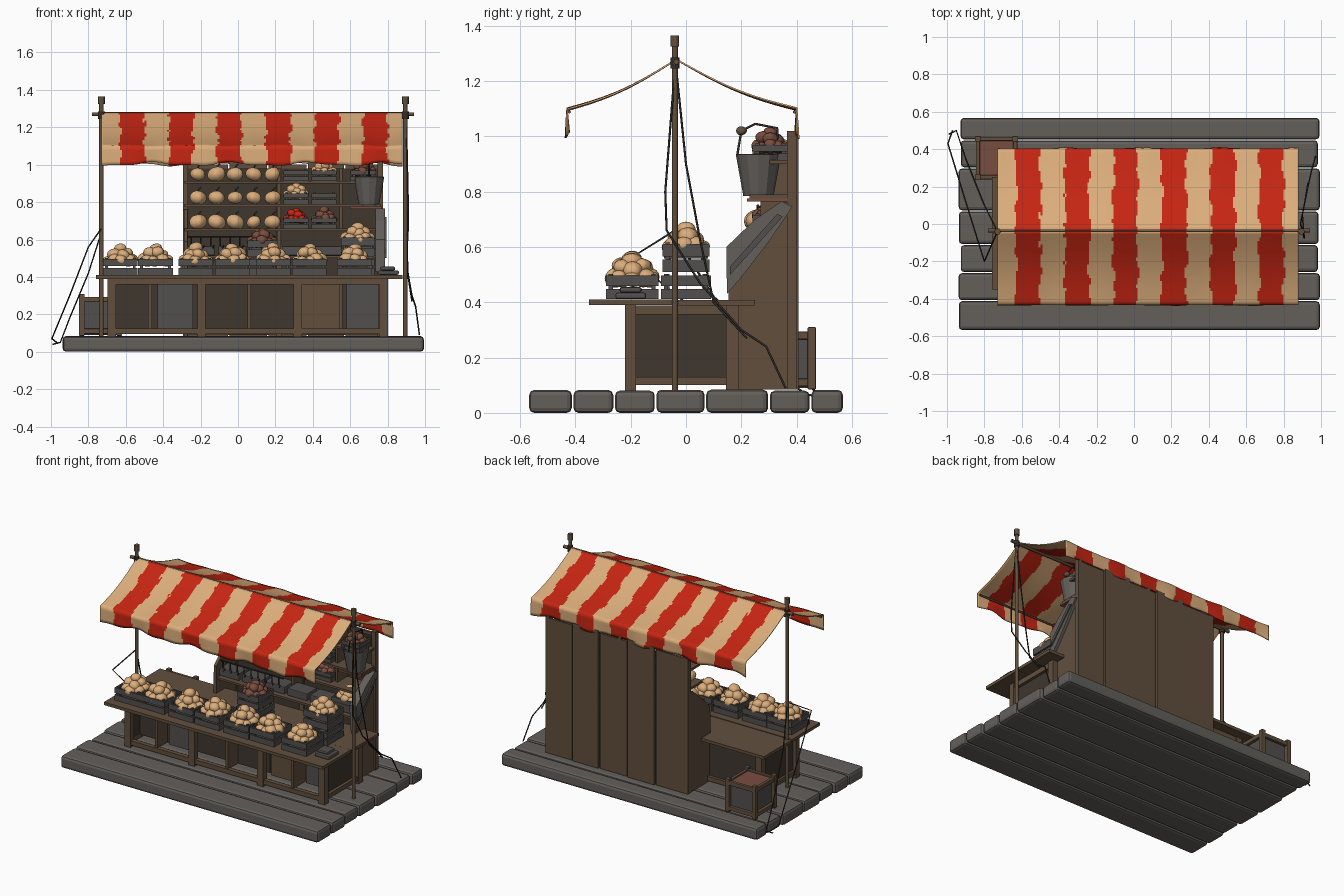
import bpy, bmesh, math, random
from mathutils import Vector, Matrix

random.seed(4)
if "Cube" in bpy.data.objects:
    bpy.data.objects.remove(bpy.data.objects["Cube"])


def material(name, r, g, b):
    m = bpy.data.materials.new(name)
    m.use_nodes = True
    m.diffuse_color = (r, g, b, 1)
    bsdf = m.node_tree.nodes["Principled BSDF"]
    bsdf.inputs["Base Color"].default_value = (r, g, b, 1)
    bsdf.inputs["Roughness"].default_value = 0.9
    return m


WOOD = material("brown wood", 0.12, 0.078, 0.048)
DARK = material("dark wood", 0.05, 0.038, 0.028)
GREY = material("grey wood", 0.125, 0.115, 0.105)
CRATE = material("weathered crate", 0.085, 0.08, 0.076)
CREAM = material("cream", 0.71, 0.42, 0.2)
RED = material("red", 0.56, 0.018, 0.006)
RUST = material("rusty lid", 0.19, 0.075, 0.05)
ROPE = material("dark rope", 0.03, 0.026, 0.022)


def finish(name, bm, *mats, bevel=0, smooth=False):
    bmesh.ops.recalc_face_normals(bm, faces=bm.faces)
    mesh = bpy.data.meshes.new(name)
    bm.to_mesh(mesh)
    bm.free()
    ob = bpy.data.objects.new(name, mesh)
    bpy.context.collection.objects.link(ob)
    for m in mats:
        mesh.materials.append(m)
    if smooth:
        mesh.shade_smooth()
    if bevel:
        mod = ob.modifiers.new("bevel", "BEVEL")
        mod.width, mod.segments = bevel, 2
    return ob


def add_box(bm, x, y, z):
    size = [b - a for a, b in (x, y, z)]
    mid = [(a + b) / 2 for a, b in (x, y, z)]
    bmesh.ops.create_cube(bm, matrix=Matrix.Translation(mid) @ Matrix.Diagonal((*size, 1)))


def boxes(name, mat, *spans, bevel=0):
    bm = bmesh.new()
    for s in spans:
        add_box(bm, *s)
    return finish(name, bm, mat, bevel=bevel)


def around(c, w):
    return (c - w / 2, c + w / 2)


def rod(name, mat, pts, r):
    curve = bpy.data.curves.new(name, "CURVE")
    curve.dimensions = "3D"
    curve.bevel_depth, curve.bevel_resolution = r, 1
    curve.use_fill_caps = True
    sp = curve.splines.new("POLY")
    sp.points.add(len(pts) - 1)
    for p, q in zip(sp.points, pts):
        p.co = (*q, 1)
    curve.materials.append(mat)
    ob = bpy.data.objects.new(name, curve)
    bpy.context.collection.objects.link(ob)


def side_profile(name, mat, pts, x):
    bm = bmesh.new()
    face = bm.faces.new([bm.verts.new((x[0], y, z)) for y, z in pts])
    out = bmesh.ops.extrude_face_region(bm, geom=[face])["geom"]
    bmesh.ops.translate(bm, vec=(x[1] - x[0], 0, 0), verts=[v for v in out if isinstance(v, bmesh.types.BMVert)])
    finish(name, bm, mat)


def gourds(name, spots, r, mat=CREAM, stems=False):
    # ribbed, slightly flattened globes
    bm = bmesh.new()
    for x, y, z in spots:
        s = r * random.uniform(0.88, 1.1)
        turn = Matrix.Rotation(random.uniform(-0.5, 0.5), 4, "Y") @ Matrix.Rotation(random.random() * 6, 4, "Z")
        ball = bmesh.ops.create_uvsphere(bm, u_segments=20, v_segments=8, radius=s)["verts"]
        for v in ball:
            k = 1 + 0.05 * math.cos(5 * math.atan2(v.co.y, v.co.x))
            v.co = turn @ Vector((v.co.x * k, v.co.y * k, v.co.z * 0.82)) + Vector((x, y, z))
    finish(name, bm, mat, smooth=True)
    if stems:
        for x, y, z in spots:
            rod(name + "_stem", ROPE, [(x, y, z + r * .7), (x + .005, y, z + r), (x + .018, y, z + r * 1.25)], .005)


def crate(name, x, y, z, w=0.18, d=0.18, h=0.085, fill=CREAM):
    # two slats per side, corner blocks, floor, heaped produce
    t, s = 0.01, h * 0.44
    spans = [(around(x, w), around(y, d), (z, z + t))]
    for z0 in (z, z + h - s):
        for e in (-1, 1):
            spans.append((around(x, w), around(y + e * (d - t) / 2, t), (z0, z0 + s)))
            spans.append((around(x + e * (w - t) / 2, t), around(y, d - 2 * t), (z0, z0 + s)))
    for ex in (-1, 1):
        for ey in (-1, 1):
            spans.append((around(x + ex * (w / 2 - .018), .015), around(y + ey * (d / 2 - .018), .015), (z, z + h + .006)))
    boxes(name, CRATE, *spans)
    if fill:
        r = w * 0.19
        spots = []
        for n, rad, up in ((8, .33, 0), (5, .2, .18), (1, 0, .32)):
            for i in range(n):
                a = math.tau * i / n + random.uniform(-.2, .2)
                spots.append((x + w * rad * math.cos(a), y + d * rad * math.sin(a), z + h + w * up - .005 + random.uniform(-.008, .008)))
        gourds(name + "_produce", spots, r, fill)


# Plank floor
edges = [-0.57, -0.41, -0.26, -0.11, 0.07, 0.30, 0.45, 0.57]
for a, b in zip(edges, edges[1:]):
    boxes("floor_plank", GREY, ((-0.94 + random.uniform(0, .015), 0.995 - random.uniform(0, .015)),
          (a + .003, b - .003), (0, 0.085 - random.uniform(0, .006))), bevel=0.018)

# Poles and ridge beam
for x in (-0.73, 0.895):
    rod("pole", WOOD, [(x, -0.04, 0.07), (x, -0.04, 1.33)], 0.012)
    rod("pole_knob", WOOD, [(x, -0.04, 1.325), (x, -0.04, 1.34), (x, -0.04, 1.365)], 0.018)
    rod("pole_binding", ROPE, [(x, -0.04, 1.245), (x, -0.04, 1.285)], 0.019)
rod("ridge_beam", WOOD, [(-0.78, -0.035, 1.27), (0.94, -0.035, 1.27)], 0.011)


# Striped awning: ridge to eave with a hanging valance on both sides
def awning(name, side, eave_y):
    bm = bmesh.new()
    cols, rows, drop = 161, 22, 5
    grid = []
    for j in range(rows + drop + 1):
        row = []
        for i in range(cols + 1):
            x = -0.73 + 1.61 * i / cols
            wave = math.sin(x * 15 + side) + 0.5 * math.sin(x * 31)
            t = min(j / rows, 1)
            y = -0.035 + (eave_y + 0.035) * t
            z = 1.278 - 0.18 * t - 0.022 * math.sin(math.pi * t) + 0.003 * wave * t
            if j > rows:
                k = (j - rows) / drop
                y += side * 0.005 * wave * k
                z -= k * (0.095 + 0.011 * wave)
            row.append(bm.verts.new((x, y, z)))
        grid.append(row)
    for j in range(rows + drop):
        for i in range(cols):
            f = bm.faces.new((grid[j][i], grid[j][i + 1], grid[j + 1][i + 1], grid[j + 1][i]))
            x = f.calc_center_median().x
            ragged = 0.007 * math.sin(j * 0.9 + int(x * 8) * 2) + 0.006 * math.sin(j * 0.37 + x * 9)
            f.material_index = int((x + 0.63 + ragged) % 0.26 < 0.13 and x > -0.68)
    ob = finish(name, bm, CREAM, RED, smooth=True)
    mod = ob.modifiers.new("cloth", "SOLIDIFY")
    mod.thickness, mod.offset = 0.006, 0


awning("awning_front", -1, -0.43)
awning("awning_back", 1, 0.40)
for y in (-0.422, 0.392):
    rod("eave_batten", WOOD, [(-0.72, y, 1.088), (0.87, y, 1.088)], 0.006)

# Counter
boxes("counter_top", WOOD, ((-0.76, 0.88), (-0.35, -0.05), (0.39, 0.41)), ((-0.76, 0.88), (-0.046, 0.25), (0.388, 0.408)))
legs = (-0.675, -0.195, 0.32, 0.78)
boxes("counter_legs", WOOD, *[(around(x, .045), y, (.08, .39)) for x in legs for y in ((-.22, -.18), (.145, .19))])
boxes("counter_rails", WOOD, *[((-.68, .78), around(y, .03), z) for y in (-.2, .17) for z in ((.095, .125), (.36, .389))],
      *[(around(x, .03), (-.19, .16), z) for x in (-.675, .78) for z in ((.1, .13), (.355, .389))])
boxes("counter_dividers", WOOD, *[(around(x, .02), (-.205, .16), (.12, .37)) for x in (-.47, .06, .55)])
boxes("counter_panels", DARK, ((-.67, .31), (-.1, -.09), (.12, .37)),
      *[(around(x, .01), (-.19, .16), (.12, .37)) for x in (-.67, .77)], ((-.67, .77), (.155, .165), (.12, .37)))
boxes("counter_shelf_panels", CRATE, ((-.43, -.24), (-.125, -.101), (.125, .36)), ((.58, .75), (-.1, -.09), (.125, .36)))
boxes("counter_door", WOOD, ((.34, .54), (-.13, -.12), (.125, .36)))

# Crates on the counter
for x in (-0.63, -0.44, -0.23, -0.03, 0.185, 0.385, 0.62):
    crate("counter_crate", x + random.uniform(-.004, .004), -0.195, 0.411, 0.185, 0.19)
crate("stacked_crate_low", 0.64, 0.0, 0.411, 0.18, 0.18, 0.085, None)
crate("stacked_crate_high", 0.64, 0.0, 0.51, 0.18, 0.17, 0.1)
crate("middle_crate_low", 0.13, 0.0, 0.411, 0.17, 0.17, 0.085, None)
crate("middle_crate_high", 0.13, 0.0, 0.51, 0.16, 0.16, 0.085, RUST)
boxes("scale_plate", CRATE, (around(.805, .11), around(-.2, .11), (.411, .435)), (around(.8, .08), around(-.2, .08), (.435, .455)), bevel=0.008)

# Display shelf: leaning back boards, posts, side panels
bounds = [-0.29, -0.05, 0.16, 0.37, 0.57, 0.77]
for i, (a, b) in enumerate(zip(bounds, bounds[1:])):
    o = 0.006 * (i % 2)
    boxes("back_board", WOOD, ((a + .004, b - .004), (.385 + o, .4 + o), (.085, 1.0 + o * 3)))
boxes("back_lining", DARK, ((-.28, .76), (.378, .384), (.09, .98)))
boxes("shelf_posts", WOOD, *[(around(x, .028), (.365, .4), (.085, 1.02)) for x in (-.28, .22, .76)])
panel = [(.15, .085), (.385, .085), (.385, .76), (.34, .76), (.155, .59)]
for x in (-0.29, 0.745):
    side_profile("shelf_side", WOOD, panel, (x, x + .02))
side_profile("draped_sack", GREY, [(.148, .43), (.146, .6), (.25, .7), (.345, .765), (.385, .745), (.3, .62), (.2, .49)], (.735, .785))
side_profile("sack_fold", CRATE, [(.16, .5), (.16, .53), (.33, .72), (.35, .71)], (.785, .793))
for z, y in ((.5, .16), (.645, .21), (.775, .23), (.9, .25)):
    boxes("shelf", WOOD, ((-.285, .765), (y, .385), (z, z + .014)))
boxes("shelf_dividers", WOOD, (around(.22, .018), (.27, .385), (.5, .98)), (around(.55, .016), (.27, .385), (.66, .98)))
boxes("drawers", CRATE, *[(around(x, .15), (.19, .3), (.515, .565)) for x in (-.2, -.03, .14, .31, .48, .65)], bevel=0.005)

# Hanging utensils
rod("utensil_rail", ROPE, [(-.27, .2, .615), (.2, .2, .615)], .005)
for i in range(9):
    x = -.25 + i * .052
    rod("utensil", ROPE, [(x, .2, .615), (x, .2, .565), (x + .012, .19, .555), (x + .018, .19, .57)], .004)

# Produce on the shelves
for z, y in ((.659, .26), (.789, .28), (.914, .29)):
    gourds("shelf_gourds", [(-.215 + i * .1, y, z + .035) for i in range(5)], .045, stems=True)
for x, z, fill in ((.31, .66, RED), (.46, .66, RUST), (.31, .79, CREAM), (.46, .79, None),
                   (.31, .914, None), (.46, .914, CREAM), (.67, .914, RUST)):
    crate("shelf_crate", x, .305, z, .135, .13, .055, fill)
crate("corner_crate", .65, .27, .514, .17, .15, .08)

# Hanging bucket
bm = bmesh.new()
bmesh.ops.create_cone(bm, cap_ends=True, segments=12, radius1=.055, radius2=.082, depth=.15,
                      matrix=Matrix.Translation((.7, .262, .86)))
bmesh.ops.delete(bm, geom=[f for f in bm.faces if f.normal.z > .9], context="FACES_ONLY")
bucket = finish("bucket", bm, GREY)
bucket.modifiers.new("wall", "SOLIDIFY").thickness = .006
rod("bucket_handle", ROPE, [(.7, .185, .93), (.7, .2, 1.02), (.7, .25, 1.045), (.7, .33, 1.03), (.7, .335, .93)], .005)
gourds("bucket_hook", [(.7, .2, 1.02)], .02, WOOD)
boxes("bucket_shelf", RUST, ((.6, .77), (.22, .38), (.764, .776)))

# Framed box behind the counter
X, Y, Z = (-.835, -.635), (.25, .455), (.085, .295)
boxes("storage_box", CRATE, ((X[0] + .01, X[1] - .01), (Y[0] + .01, Y[1] - .01), (.09, .27)))
boxes("storage_box_lid", RUST, (X, Y, (.27, .285)))
boxes("storage_box_frame", WOOD, *[(around(x, .03), around(y, .03), (.085, .31)) for x in X for y in Y],
      *[(X, around(y, .022), around(z, .028)) for y in Y for z in (.11, .28)],
      *[(around(x, .022), Y, around(z, .028)) for x in X for z in (.11, .28)], bevel=0.004)

# Guy ropes
rod("right_rope", ROPE, [(-.73, -.04, .66), (-.8, -.2, .56), (-.9, .12, .3), (-.995, .43, .07), (-.97, .5, .05)], .004)
rod("right_rope_return", ROPE, [(-.73, -.04, .64), (-.8, .1, .42), (-.9, .35, .18), (-.95, .5, .05), (-.99, .48, .04)], .004)
rod("left_rope", ROPE, [(.9, -.04, 1.25), (.91, -.075, .8), (.91, -.07, .66), (.9, .05, .47), (.93, .2, .3), (.95, .29, .24), (.97, .36, .09)], .004)
rod("left_rope_slack", ROPE, [(.9, -.035, 1.24), (.89, .0, .9), (.9, .05, .63), (.91, .1, .4), (.93, .22, .27)], .004)
